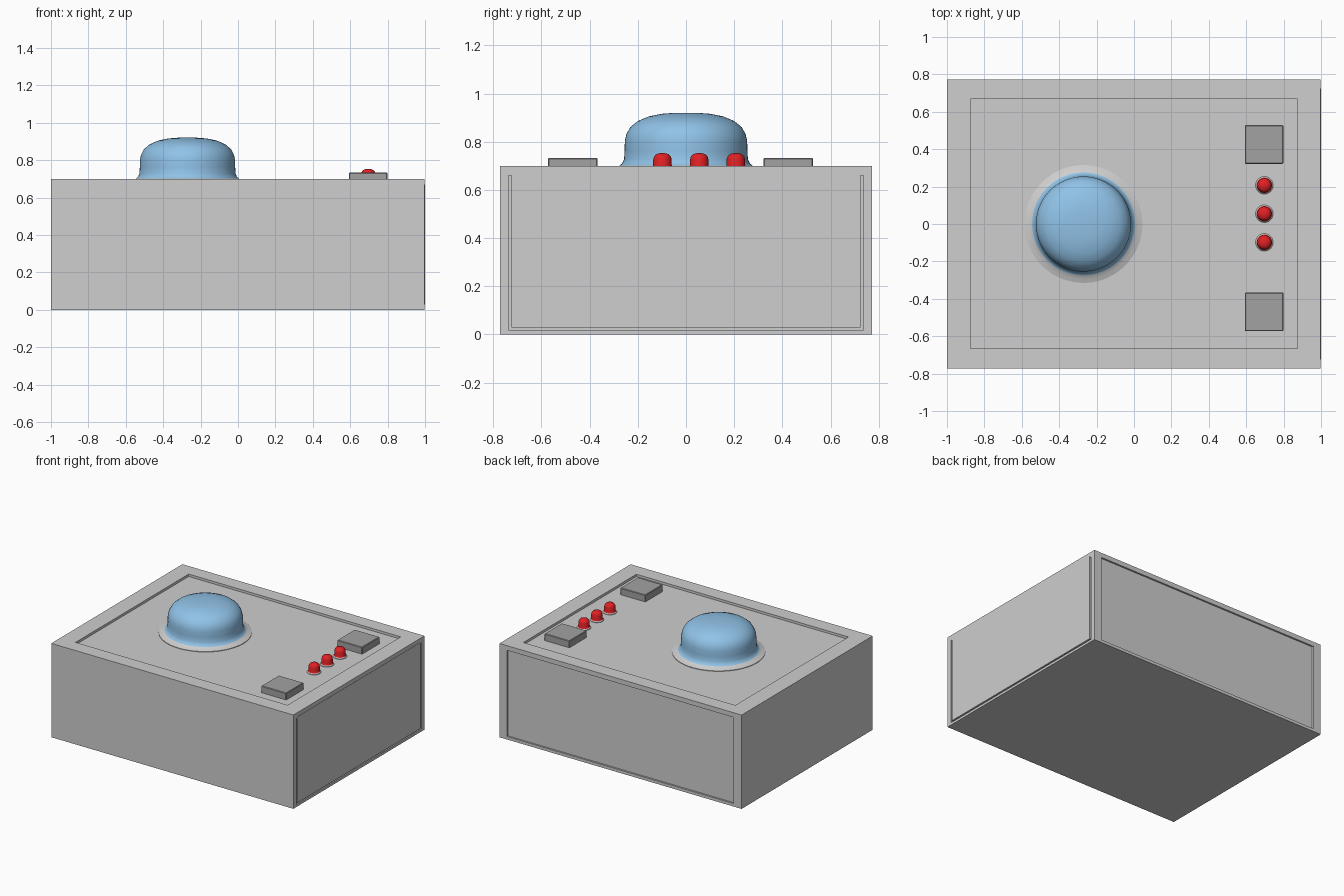
import bpy, bmesh, math

if "Cube" in bpy.data.objects:
    bpy.data.objects.remove(bpy.data.objects["Cube"])


def material(name, rgb):
    m = bpy.data.materials.new(name)
    m.diffuse_color = (*rgb, 1)
    m.use_nodes = True
    m.node_tree.nodes["Principled BSDF"].inputs["Base Color"].default_value = m.diffuse_color
    return m


GREY = material("body grey", (0.62, 0.62, 0.62))
DARK = material("dark grey", (0.36, 0.36, 0.36))
BLUE = material("light blue", (0.28, 0.54, 0.80))
RED = material("red", (0.75, 0.015, 0.018))


def finish(name, bm, mats):
    bmesh.ops.recalc_face_normals(bm, faces=bm.faces)
    me = bpy.data.meshes.new(name)
    bm.to_mesh(me)
    bm.free()
    ob = bpy.data.objects.new(name, me)
    bpy.context.collection.objects.link(ob)
    for m in mats:
        me.materials.append(m)
    return ob


def box(name, lo, hi, mat):
    bm = bmesh.new()
    bmesh.ops.create_cube(bm, size=1)
    for v in bm.verts:
        v.co = [(a + b) / 2 + c * (b - a) for a, b, c in zip(lo, hi, v.co)]
    return finish(name, bm, [mat])


def activate(ob):
    bpy.ops.object.select_all(action='DESELECT')
    ob.select_set(True)
    bpy.context.view_layer.objects.active = ob


def cut(ob, lo, hi):
    cutter = box("cutter", lo, hi, GREY)
    cutter.hide_render = True
    mod = ob.modifiers.new("cut", 'BOOLEAN')
    mod.operation, mod.solver, mod.object = 'DIFFERENCE', 'EXACT', cutter
    activate(ob)
    bpy.ops.object.modifier_apply(modifier=mod.name)
    bpy.data.objects.remove(cutter)


def lathe(name, profile, loc, steps, mats, collar_rows):
    """Revolve (radius, height) points; the lowest rows use the collar colour."""
    bm = bmesh.new()
    rings = []
    for r, z in profile:
        n = steps if r > 0 else 1
        rings.append([bm.verts.new((loc[0] + r * math.cos(2 * math.pi * i / steps),
                                    loc[1] + r * math.sin(2 * math.pi * i / steps),
                                    loc[2] + z)) for i in range(n)])
    for row, (a, b) in enumerate(zip(rings, rings[1:])):
        for i in range(steps):
            j = (i + 1) % steps
            vs = [a[i], a[j], b[0]] if len(b) == 1 else [a[i], a[j], b[j], b[i]]
            bm.faces.new(vs).material_index = 0 if row < collar_rows else 1
    bm.faces.new(rings[0][::-1])
    ob = finish(name, bm, mats)
    activate(ob)
    bpy.ops.object.shade_smooth_by_angle(angle=math.radians(50))
    return ob


FLOOR = 0.682  # sunken top panel level

# housing with sunken top and back panels and a grooved right side
body = box("housing", (-1, -0.773, 0), (0.998, 0.773, 0.70), GREY)
cut(body, (-0.875, -0.665, FLOOR), (0.875, 0.668, 0.9))
cut(body, (-0.935, 0.76, 0.022), (0.935, 0.9, 0.665))
cut(body, (0.988, -0.737, 0.018), (1.1, 0.737, 0.028))
for s in (-1, 1):
    y0, y1 = sorted((s * 0.725, s * 0.737))
    cut(body, (0.988, y0, 0.018), (1.1, y1, 0.66))

# thin side cover inside the groove
box("side_cover", (0.985, -0.725, 0.028), (1.0, 0.725, 0.67), GREY)

# big domed button with a flared collar
dome = [(0.315, -0.004), (0.315, 0.004), (0.295, 0.011), (0.275, 0.019), (0.265, 0.028),
        (0.257, 0.045), (0.255, 0.08), (0.254, 0.12), (0.248, 0.148), (0.232, 0.178),
        (0.20, 0.204), (0.155, 0.223), (0.10, 0.234), (0.05, 0.238), (0, 0.238)]
lathe("big_button", dome, (-0.27, 0, FLOOR), 64, [GREY, BLUE], 3)

# row of small red lamps
lamp = [(0.047, -0.004), (0.047, 0.004), (0.041, 0.009), (0.039, 0.018), (0.038, 0.045),
        (0.035, 0.056), (0.027, 0.065), (0.015, 0.070), (0, 0.071)]
for i, y in enumerate((-0.098, 0.055, 0.207)):
    lathe(f"red_lamp_{i + 1}", lamp, (0.697, y, FLOOR), 32, [GREY, RED], 2)

# square keys at both ends of the lamp row
for name, y in (("front_key", -0.47), ("back_key", 0.425)):
    key = box(name, (0.593, y - 0.103, FLOOR - 0.004), (0.799, y + 0.103, 0.733), DARK)
    bev = key.modifiers.new("bevel", 'BEVEL')
    bev.width, bev.segments = 0.004, 1
